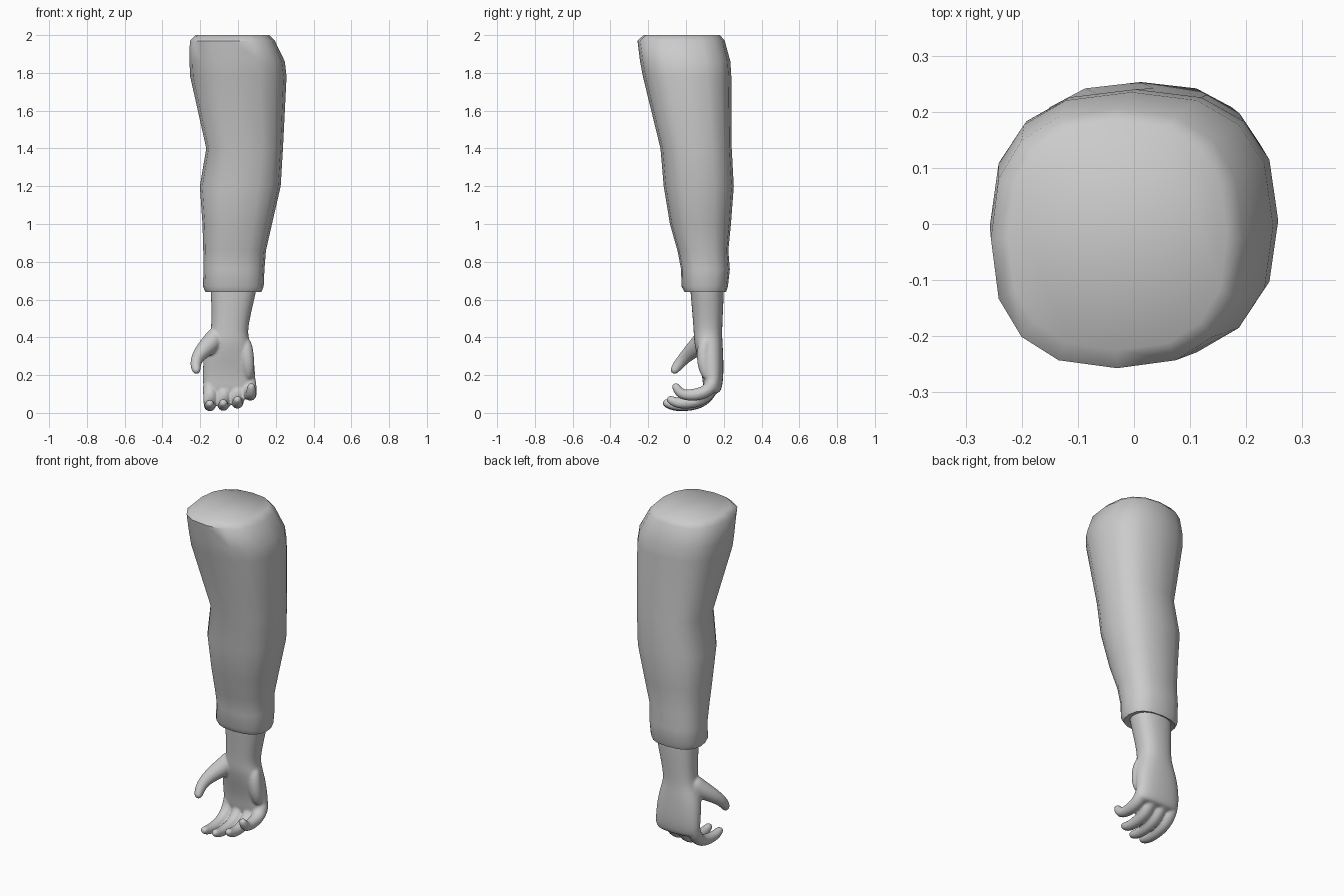
import bpy, bmesh
from math import sin, cos, pi, copysign
from mathutils import Vector

if "Cube" in bpy.data.objects:
    bpy.data.objects.remove(bpy.data.objects["Cube"])


def skin_rings(bm, rings):
    """Bridge equal-length rings of points and cap both ends."""
    rows = [[bm.verts.new(p) for p in r] for r in rings]
    n = len(rows[0])
    for a, b in zip(rows, rows[1:]):
        for i in range(n):
            j = (i + 1) % n
            bm.faces.new((a[i], a[j], b[j], b[i]))
    bm.faces.new(rows[0])
    bm.faces.new(rows[-1])


def section(z, x0, x1, y0, y1, n=16, power=2.5):
    """Rounded-square horizontal cross-section from its bounds."""
    pts = []
    for i in range(n):
        a = 2 * pi * i / n
        c, s = cos(a), sin(a)
        c = copysign(abs(c) ** (2 / power), c)
        s = copysign(abs(s) ** (2 / power), s)
        pts.append((((x0 + x1) + (x1 - x0) * c) / 2,
                    ((y0 + y1) + (y1 - y0) * s) / 2, z))
    return pts


def tube(bm, path, radii, n=10):
    """Tapered closed tube with a rounded tip."""
    pts = [Vector(p) for p in path]
    end = (pts[-1] - pts[-2]).normalized()
    pts.append(pts[-1] + end * radii[-1] * 0.75)
    radii = list(radii) + [radii[-1] * 0.6]
    rings = []
    for k, p in enumerate(pts):
        d = (pts[min(k + 1, len(pts) - 1)] - pts[max(k - 1, 0)]).normalized()
        u = d.cross(Vector((1, 0, 0))).normalized()
        v = d.cross(u)
        rings.append([p + radii[k] * (u * cos(2 * pi * i / n) + v * sin(2 * pi * i / n))
                      for i in range(n)])
    skin_rings(bm, rings)


def make(name, bm):
    bmesh.ops.recalc_face_normals(bm, faces=bm.faces)
    me = bpy.data.meshes.new(name)
    bm.to_mesh(me)
    bm.free()
    ob = bpy.data.objects.new(name, me)
    bpy.context.collection.objects.link(ob)
    return ob


# Sleeve: upper arm to cuff, with the opening turned inwards
bm = bmesh.new()
skin_rings(bm, [section(*s) for s in [
    (2.00, -.225, .165, -.225, .18),
    (1.97, -.255, .195, -.257, .205),
    (1.86, -.257, .248, -.243, .235),
    (1.78, -.253, .257, -.228, .24),
    (1.40, -.168, .238, -.135, .242),
    (1.20, -.202, .226, -.118, .253),
    (1.00, -.188, .180, -.085, .238),
    (0.86, -.184, .148, -.045, .224),
    (0.76, -.182, .140, -.026, .232),
    (0.67, -.186, .136, -.024, .222),
    (0.64, -.172, .124, -.008, .212),
    (0.645, -.150, .104, .012, .204),
]])
sleeve = make("sleeve", bm)

# Hand: wrist and palm
bm = bmesh.new()
skin_rings(bm, [section(*s, power=2.4) for s in [
    (0.70, -.146, .106, .018, .202),
    (0.64, -.146, .098, .022, .202),
    (0.55, -.143, .076, .030, .198),
    (0.43, -.143, .050, .040, .192),
    (0.38, -.160, .064, .040, .194),
    (0.30, -.186, .086, .058, .199),
    (0.20, -.190, .094, .085, .200),
    (0.13, -.188, .098, .090, .192),
    (0.10, -.170, .085, .100, .175),
]])

# Four curled fingers: x at root, x at tip, tip y, curl lift
for x0, x1, reach, lift in [(-.148, -.150, -.105, 0), (-.075, -.078, -.105, .002),
                            (-.003, -.003, -.085, .014), (.060, .070, -.055, .06)]:
    xm = (x0 + x1) / 2
    tube(bm, [(x0, .145, .19), (x0, .135, .115 + lift * .3),
              (xm, .085, .058 + lift * .7), (xm, .01, .038 + lift * .9),
              (x1, reach * .6, .036 + lift * 1.1), (x1, reach, .050 + lift * 1.5)],
         [.040, .040, .037, .033, .030, .024])

# Thumb and its fleshy base
tube(bm, [(-.105, .115, .43), (-.135, .085, .375), (-.180, .040, .335),
          (-.215, -.005, .295), (-.226, -.040, .255), (-.220, -.062, .225)],
     [.050, .058, .048, .036, .031, .025])
# Heel pad on the little-finger side
tube(bm, [(.035, .105, .40), (.045, .092, .33), (.052, .095, .25), (.055, .11, .2)],
     [.030, .040, .038, .03])
hand = make("hand", bm)

# Fuse the hand pieces into one soft surface
sub = hand.modifiers.new("round", 'SUBSURF')
sub.levels = sub.render_levels = 2
fuse = hand.modifiers.new("fuse", 'REMESH')
fuse.mode = 'VOXEL'
fuse.voxel_size = 0.007
fuse.use_smooth_shade = True
soft = hand.modifiers.new("soften", 'SMOOTH')
soft.factor = 0.5
soft.iterations = 5

for ob in (sleeve, hand):
    for p in ob.data.polygons:
        p.use_smooth = True
bpy.context.view_layer.objects.active = sleeve
sleeve.select_set(True)
bpy.ops.object.shade_smooth_by_angle(angle=0.9)
